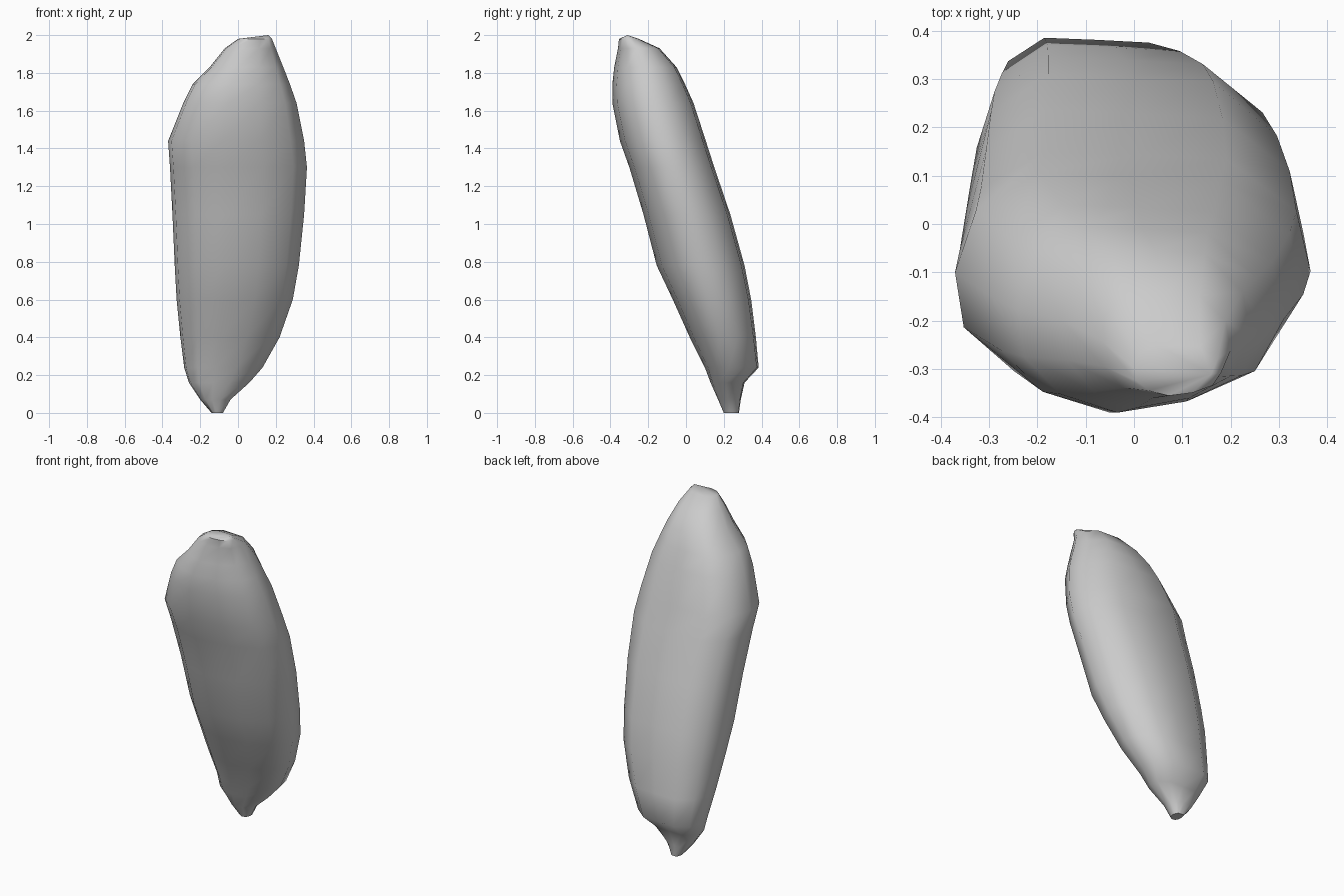
import bpy, bmesh, math

if "Cube" in bpy.data.objects:
    bpy.data.objects.remove(bpy.data.objects["Cube"])

# Horizontal outline of the stone, u: left/right, v: front/back
outline = [(-0.2, -1), (0.35, -0.88), (0.8, -0.6), (1, -0.1), (0.92, 0.45), (0.52, 0.93),
           (0, 0.97), (-0.52, 1), (-0.88, 0.66), (-1, 0.1), (-0.95, -0.4), (-0.66, -0.8)]

# Height, left, right, front, back of each level
levels = [
    (0.00, -0.14, -0.08, 0.20, 0.28),
    (0.07, -0.20, -0.04, 0.17, 0.29),
    (0.16, -0.26, 0.06, 0.13, 0.31),
    (0.24, -0.285, 0.13, 0.10, 0.385),
    (0.40, -0.305, 0.22, 0.02, 0.37),
    (0.60, -0.325, 0.29, -0.07, 0.345),
    (0.78, -0.335, 0.322, -0.155, 0.31),
    (1.05, -0.347, 0.35, -0.225, 0.235),
    (1.30, -0.36, 0.365, -0.30, 0.15),
    (1.44, -0.37, 0.35, -0.35, 0.105),
    (1.64, -0.29, 0.31, -0.39, 0.04),
    (1.74, -0.24, 0.275, -0.39, -0.005),
    (1.83, -0.15, 0.24, -0.38, -0.05),
    (1.93, -0.07, 0.20, -0.36, -0.14),
    (1.98, 0.00, 0.18, -0.355, -0.25),
]

bm = bmesh.new()
rings = []
for z, left, right, front, back in levels:
    cx, cy = (left + right) / 2, (front + back) / 2
    hx, hy = (right - left) / 2, (back - front) / 2
    rings.append([bm.verts.new((cx + u * hx, cy + v * hy, z)) for u, v in outline])

# Sides
n = len(outline)
for lower, upper in zip(rings, rings[1:]):
    for i in range(n):
        j = (i + 1) % n
        bm.faces.new((lower[i], lower[j], upper[j], upper[i]))

# Blunt foot and off-centre peak
bm.faces.new(rings[0][::-1])
peak = bm.verts.new((0.16, -0.31, 2.0))
for i in range(n):
    bm.faces.new((rings[-1][i], rings[-1][(i + 1) % n], peak))
bmesh.ops.recalc_face_normals(bm, faces=bm.faces[:])

mesh = bpy.data.meshes.new("leaning_stone")
bm.to_mesh(mesh)
bm.free()
stone = bpy.data.objects.new("leaning_stone", mesh)
bpy.context.collection.objects.link(stone)
bpy.context.view_layer.objects.active = stone
stone.select_set(True)
bpy.ops.object.shade_smooth_by_angle(angle=math.radians(50))
